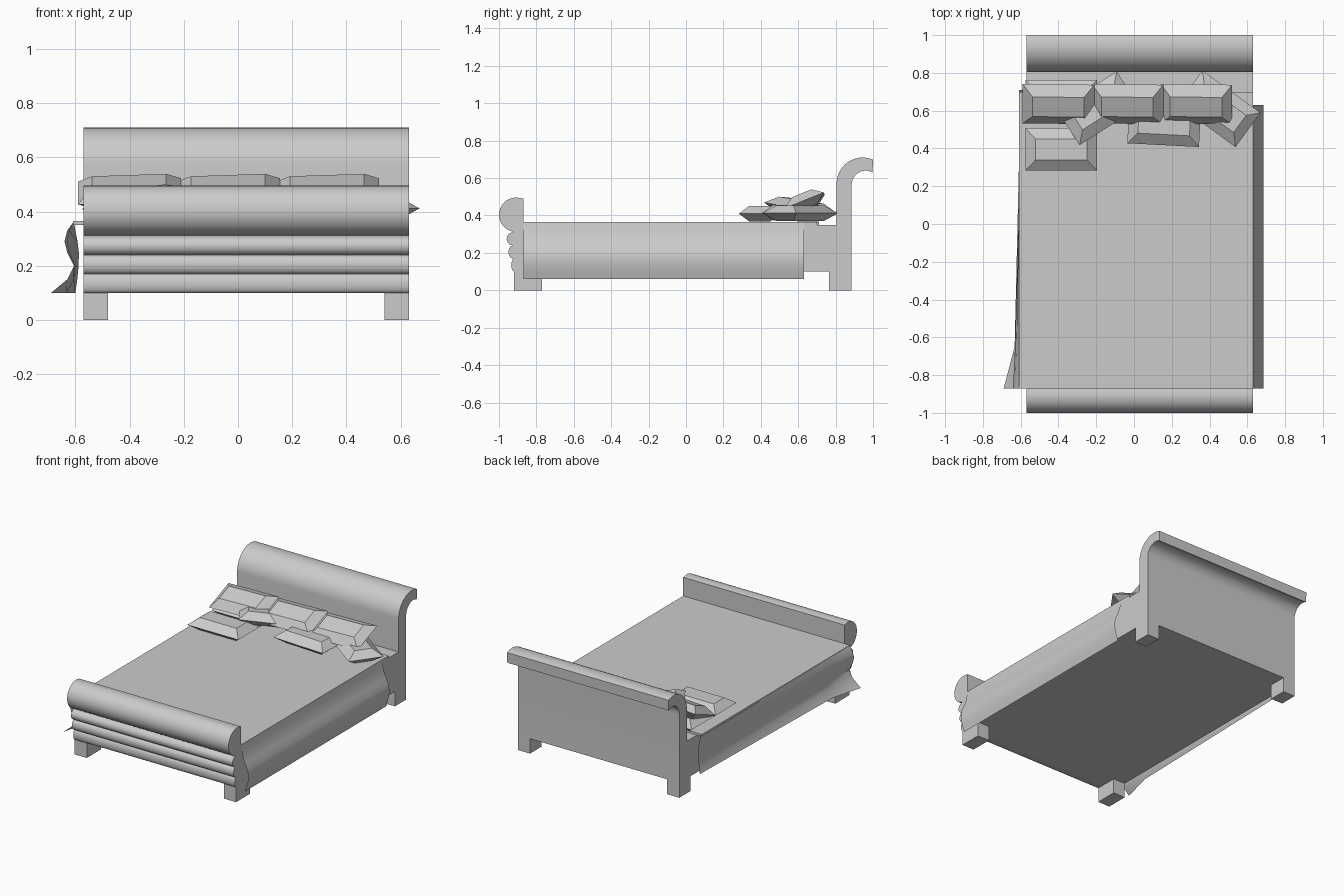
import bpy, bmesh, math
from mathutils import Matrix, Vector

cube = bpy.data.objects.get("Cube")
if cube:
    bpy.data.objects.remove(cube, do_unlink=True)

grey = bpy.data.materials.new("plain_grey")
grey.use_nodes = True
grey.diffuse_color = (0.6, 0.6, 0.6, 1)
grey.node_tree.nodes["Principled BSDF"].inputs["Base Color"].default_value = grey.diffuse_color

X0, X1 = -0.57, 0.63      # sides of the wooden frame
TOP = 0.365               # height of the bedspread


def finish(name, bm, smooth=None, closed=True):
    if closed:
        bmesh.ops.recalc_face_normals(bm, faces=bm.faces)
    mesh = bpy.data.meshes.new(name)
    bm.to_mesh(mesh)
    bm.free()
    obj = bpy.data.objects.new(name, mesh)
    bpy.context.collection.objects.link(obj)
    mesh.materials.append(grey)
    if smooth:
        bpy.ops.object.select_all(action='DESELECT')
        obj.select_set(True)
        bpy.context.view_layer.objects.active = obj
        bpy.ops.object.shade_smooth_by_angle(angle=math.radians(smooth))
    return obj


def box(name, x, y, z):
    bm = bmesh.new()
    bmesh.ops.create_cube(bm, size=1)
    for v in bm.verts:
        v.co = [lo + (c + 0.5) * (hi - lo) for c, (lo, hi) in zip(v.co, (x, y, z))]
    return finish(name, bm)


def arc(cy, cz, ry, rz, start, end, steps):
    """Points of an elliptical arc in the side plane, angles in degrees."""
    angles = [math.radians(start + (end - start) * i / steps) for i in range(steps + 1)]
    return [(cy + ry * math.cos(a), cz + rz * math.sin(a)) for a in angles]


def extrude_profile(name, profile):
    """Run a closed side profile across the width of the bed."""
    bm = bmesh.new()
    face = bm.faces.new([bm.verts.new((X0, y, z)) for y, z in profile])
    new = bmesh.ops.extrude_face_region(bm, geom=[face])["geom"]
    bmesh.ops.translate(bm, vec=(X1 - X0, 0, 0),
                        verts=[g for g in new if isinstance(g, bmesh.types.BMVert)])
    return finish(name, bm, 35)


def drape(name, heights, sections, outward):
    """Loft an open cloth through cross-sections: (y, list of x)."""
    bm = bmesh.new()
    rows = [[bm.verts.new((x, y, z)) for x, z in zip(xs, heights)] for y, xs in sections]
    for a, b in zip(rows, rows[1:]):
        for i in range(len(heights) - 1):
            bm.faces.new((a[i], a[i + 1], b[i + 1], b[i]))
    bm.normal_update()
    if sum(f.normal.x for f in bm.faces) * outward < 0:
        bmesh.ops.reverse_faces(bm, faces=bm.faces)
    return finish(name, bm, 40, closed=False)


def pillow(name, centre, turn=0, tilt=0, roll=0, size=(0.38, 0.225), thick=0.042):
    """Pinched-corner cushion: one outer rim and a smaller raised panel on both sides."""
    bm = bmesh.new()
    corners = [(-1, -1), (1, -1), (1, 1), (-1, 1)]
    w, d = size[0] / 2, size[1] / 2

    def ring(sx, sy, z):
        return [bm.verts.new((w * sx * a, d * sy * b, z)) for a, b in corners]
    rim = ring(1, 1, 0)
    for side in (1, -1):
        panel = ring(0.72, 0.5, side * thick)
        bm.faces.new(panel)
        for i in range(4):
            j = (i + 1) % 4
            bm.faces.new((rim[i], rim[j], panel[j], panel[i]))
    rot = (Matrix.Rotation(math.radians(turn), 4, 'Z') @ Matrix.Rotation(math.radians(tilt), 4, 'X')
           @ Matrix.Rotation(math.radians(roll), 4, 'Y'))
    bm.transform(Matrix.Translation(Vector(centre)) @ rot)
    return finish(name, bm)


# Headboard with a rolled-back top
extrude_profile("headboard", [(0.885, 0.1), (0.805, 0.1)]
                + arc(0.945, 0.57, 0.14, 0.14, 180, 67, 14)
                + arc(0.96, 0.56, 0.075, 0.08, 60, 180, 12))

# Footboard with a large roll above three rounded mouldings
extrude_profile("footboard", [(-0.87, 0.1), (-0.87, 0.49)]
                + arc(-0.908, 0.404, 0.092, 0.092, 75, 262, 18)
                + arc(-0.925, 0.275, 0.034, 0.035, 90, 270, 8)
                + arc(-0.925, 0.205, 0.024, 0.035, 90, 270, 8)[1:]
                + arc(-0.918, 0.135, 0.016, 0.035, 90, 270, 8))

# Base and legs
box("bed_base", (X0, X1), (-0.87, 0.805), (0.1, 0.35))
for side, x in (("right", (X0, X0 + 0.09)), ("left", (X1 - 0.09, X1))):
    box("front_leg_" + side, x, (-0.92, -0.77), (0, 0.1))
    box("rear_leg_" + side, x, (0.765, 0.885), (0, 0.1))

# Bedspread: flat top and two hanging sides
box("bedspread_top", (-0.608, X1), (-0.87, 0.70), (0.35, TOP))
left_fall = [0.63, 0.637, 0.645, 0.66, 0.678, 0.685, 0.682, 0.672, 0.66]
drape("bedspread_left", [TOP - 0.305 * i / 8 for i in range(9)],
      [(-0.87, left_fall), (0.63, left_fall)], 1)
drape("bedspread_right", [TOP, 0.33, 0.29, 0.25, 0.2, 0.15, 0.1],
      [(-0.87, [-0.605, -0.63, -0.64, -0.63, -0.605, -0.63, -0.69]),
       (-0.65, [-0.606, -0.622, -0.63, -0.622, -0.6, -0.605, -0.632]),
       (0.71, [-0.608, -0.6, -0.592, -0.587, -0.588, -0.593, -0.6])], -1)

# Flat pillows on the bed
pillow("front_pillow", (-0.385, 0.395, 0.41))
pillow("lower_pillow_right", (-0.385, 0.65, 0.41))
pillow("lower_pillow_middle", (0.16, 0.53, 0.415), turn=-3)
pillow("turned_pillow_left", (0.45, 0.61, 0.412), turn=-36)
pillow("turned_pillow_right", (-0.19, 0.613, 0.44), turn=33, tilt=-5, roll=6)

# Row of leaning pillows
for i, x in enumerate((-0.4, -0.035, 0.33)):
    pillow("leaning_pillow_%d" % (i + 1), (x, 0.635, 0.475), tilt=22, roll=-2)
